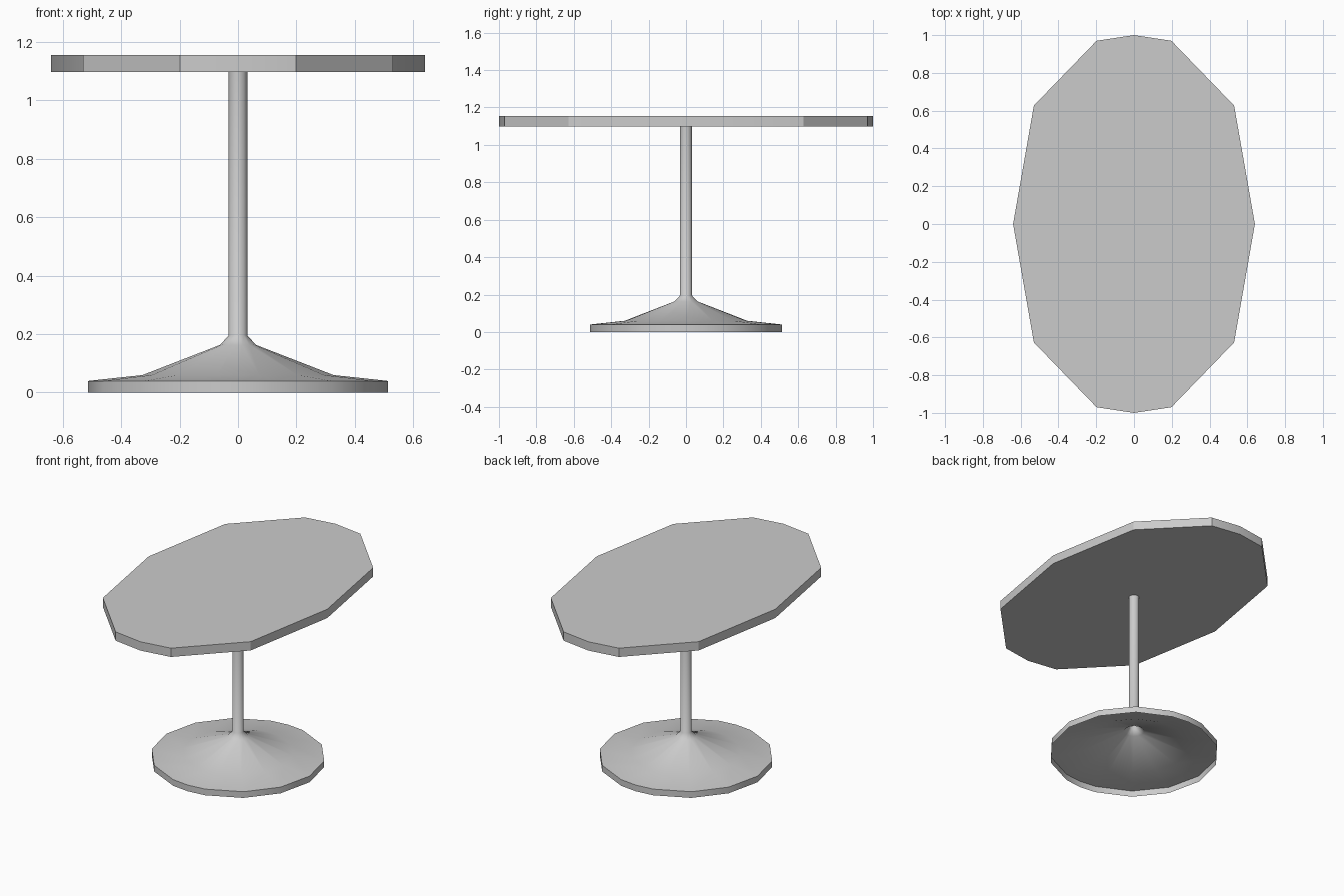
import bpy, bmesh
from math import radians, cos, sin

cube = bpy.data.objects.get("Cube")
if cube:
    bpy.data.objects.remove(cube)

# One pale grey for the whole table
grey = bpy.data.materials.new("pale_grey")
grey.use_nodes = True
grey.diffuse_color = (0.6, 0.6, 0.6, 1)
grey.node_tree.nodes["Principled BSDF"].inputs["Base Color"].default_value = (0.6, 0.6, 0.6, 1)


def mirrored_outline(quarter):
    """Mirror a quarter outline, running from +x to +y, into a closed loop."""
    half = quarter + [(-x, y) for x, y in reversed(quarter[:-1])]
    return half + [(x, -y) for x, y in reversed(half[1:-1])]


def loft(name, outline, profile, capped, sharp_angle):
    """Stack scaled copies of an outline along a (scale, height) profile."""
    bm = bmesh.new()
    rings = [[bm.verts.new((x * s, y * s, z)) for x, y in outline] for s, z in profile]
    n = len(outline)
    for low, high in zip(rings, rings[1:]):
        for i in range(n):
            j = (i + 1) % n
            bm.faces.new((low[i], low[j], high[j], high[i]))
    if capped:
        bm.faces.new(rings[0][::-1])
        bm.faces.new(rings[-1])
    mesh = bpy.data.meshes.new(name)
    bm.to_mesh(mesh)
    bm.free()
    mesh.materials.append(grey)
    obj = bpy.data.objects.new(name, mesh)
    bpy.context.collection.objects.link(obj)
    bpy.ops.object.select_all(action='DESELECT')
    obj.select_set(True)
    bpy.context.view_layer.objects.active = obj
    bpy.ops.object.shade_smooth_by_angle(angle=radians(sharp_angle))
    return obj


# Oval tabletop slab with coarse facets
top_outline = mirrored_outline([(0.64, 0), (0.53, 0.627), (0.198, 0.97), (0, 1)])
loft("tabletop", top_outline, [(1, 1.098), (1, 1.155)], True, 30)

# Hollow trumpet pedestal, open underneath: rim, flare, neck and pole
step = 360 / 14
angles = [radians(a) for a in (0, step, 2 * step, 3 * step, 90)]
round_outline = mirrored_outline([(cos(a), sin(a)) for a in angles])
pedestal_profile = [(0.513, 0), (0.513, 0.04), (0.327, 0.06), (0.062, 0.163),
                    (0.032, 0.195), (0.032, 1.1)]
loft("pedestal", round_outline, pedestal_profile, False, 45)
